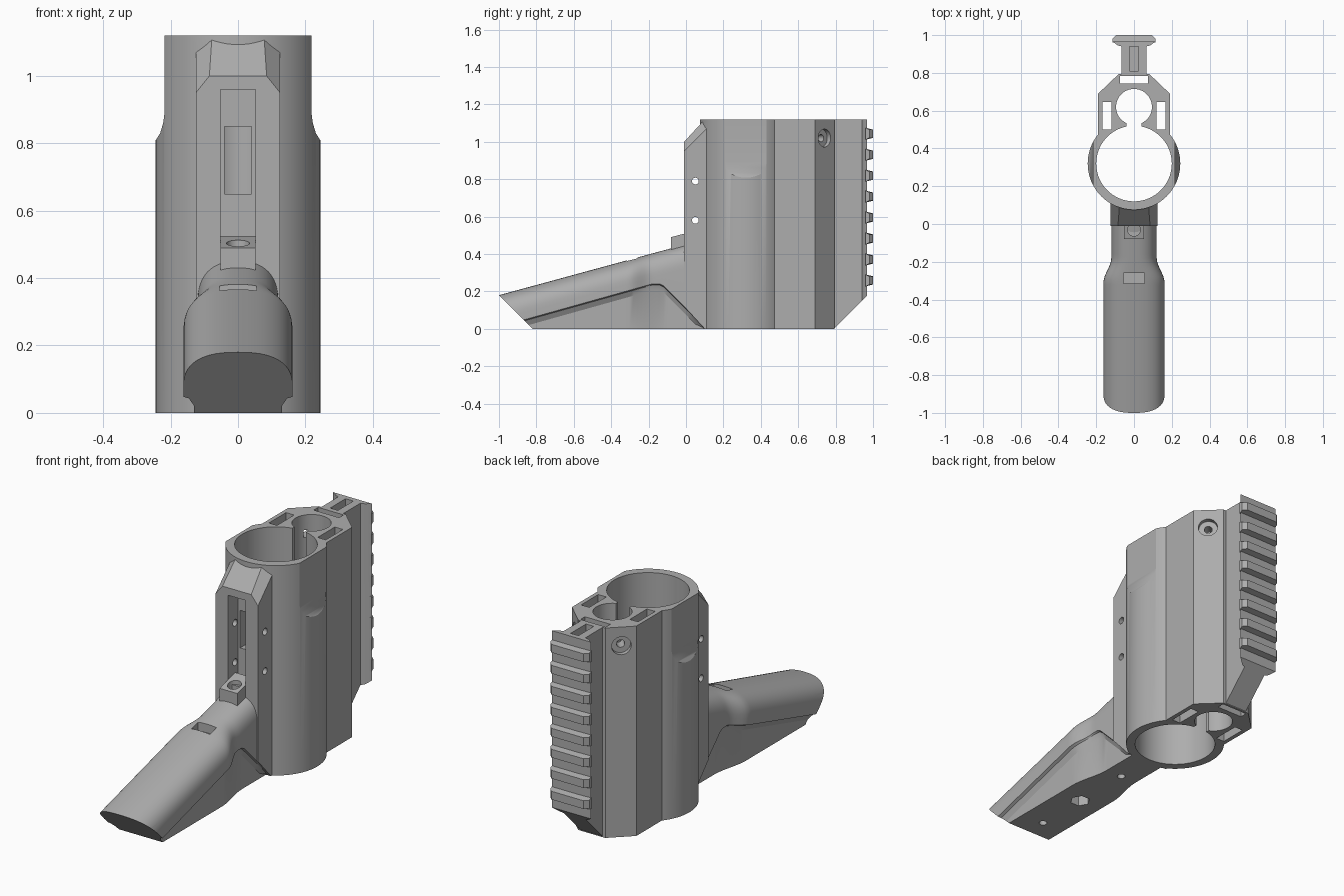
import bpy, bmesh, math
from mathutils import Vector

if "Cube" in bpy.data.objects:
    bpy.data.objects.remove(bpy.data.objects["Cube"], do_unlink=True)

grey = bpy.data.materials.new("matte grey")
grey.use_nodes = True
grey.diffuse_color = (0.42, 0.42, 0.42, 1)
grey.node_tree.nodes["Principled BSDF"].inputs["Base Color"].default_value = (0.42, 0.42, 0.42, 1)

TOP = 1.12
TUBE_Y = 0.32


def finish(name, bm):
    bmesh.ops.recalc_face_normals(bm, faces=bm.faces)
    mesh = bpy.data.meshes.new(name)
    bm.to_mesh(mesh)
    bm.free()
    mesh.materials.append(grey)
    ob = bpy.data.objects.new(name, mesh)
    bpy.context.collection.objects.link(ob)
    return ob


def loft(name, rings):
    bm = bmesh.new()
    rows = [[bm.verts.new(p) for p in ring] for ring in rings]
    n = len(rows[0])
    for a, b in zip(rows, rows[1:]):
        for i in range(n):
            j = (i + 1) % n
            bm.faces.new((a[i], a[j], b[j], b[i]))
    bm.faces.new(rows[0])
    bm.faces.new(rows[-1])
    return finish(name, bm)


def prism(name, pts, axis, lo, hi):
    """Extrude a 2D outline along an axis."""
    place = {"x": lambda p, d: (d, p[0], p[1]),
             "y": lambda p, d: (p[0], d, p[1]),
             "z": lambda p, d: (p[0], p[1], d)}[axis]
    return loft(name, [[place(p, d) for p in pts] for d in (lo, hi)])


def box(x0, x1, y0, y1, z0, z1):
    return prism("cutter", [(x0, y0), (x1, y0), (x1, y1), (x0, y1)], "z", z0, z1)


def cylinder(name, start, end, r, sides=32):
    a, b = Vector(start), Vector(end)
    turn = (b - a).to_track_quat("Z", "Y")
    ring = [turn @ Vector((r * math.cos(t), r * math.sin(t), 0))
            for t in (math.tau * i / sides for i in range(sides))]
    return loft(name, [[c + v for v in ring] for c in (a, b)])


def combine(ob, others, operation):
    """Apply booleans and discard the helper shapes."""
    bpy.context.view_layer.objects.active = ob
    for other in others:
        other.hide_render = True
        mod = ob.modifiers.new("bool", "BOOLEAN")
        mod.operation, mod.object, mod.solver = operation, other, "EXACT"
        bpy.ops.object.modifier_apply(modifier=mod.name)
        bpy.data.objects.remove(other, do_unlink=True)


def trim(ob, point, normal):
    """Cut away everything on the normal's side and cap the cut."""
    bm = bmesh.new()
    bm.from_mesh(ob.data)
    bmesh.ops.bisect_plane(bm, geom=bm.verts[:] + bm.edges[:] + bm.faces[:],
                           plane_co=point, plane_no=normal, clear_outer=True)
    bmesh.ops.holes_fill(bm, edges=[e for e in bm.edges if e.is_boundary])
    bmesh.ops.recalc_face_normals(bm, faces=bm.faces)
    bm.to_mesh(ob.data)
    bm.free()


def mirrored(half):
    return half + [(-x, y) for x, y in reversed(half)]


# Front block with chamfered top and corners
block = prism("front_block", [(-0.01, 0.12), (0.1, 0), (0.2, 0), (0.2, TOP), (0.1, TOP), (-0.01, 1)],
              "x", -0.125, 0.125)
for s in (-1, 1):
    trim(block, (s * 0.125, -0.01, 0.95), (s * 0.05, -0.04, 0.04))

# Large tube with flattened upper sides
holder = cylinder("holder_body", (0, TUBE_Y, 0), (0, TUBE_Y, TOP), 0.245, 96)
flat = [(0.218, 1.2), (0.218, 0.89), (0.222, 0.86), (0.231, 0.83), (0.25, 0.8), (0.3, 0.8), (0.3, 1.2)]
combine(holder, [prism("flat_cutter", [(s * x, z) for x, z in flat], "y", 0, 0.7) for s in (-1, 1)], "DIFFERENCE")

# Rear housing joined to the tube and block
rear = prism("rear_housing", mirrored([(0.19, 0.4), (0.19, 0.69), (0.08, 0.795)]), "z", 0, TOP)
combine(holder, [rear, block], "UNION")

# Bores, vertical slots, front slot with pin holes
cuts = [
    cylinder("bore", (0, TUBE_Y, -0.1), (0, TUBE_Y, 1.3), 0.2, 96),
    cylinder("small_bore", (0, 0.62, -0.1), (0, 0.62, 1.3), 0.095, 64),
    box(-0.04, 0.04, 0.45, 0.6, -0.1, 1.3),
    box(-0.075, 0.075, 0.745, 0.783, -0.1, 1.3),
    box(-0.052, 0.052, -0.1, 0.075, 0.49, 0.96),
    box(-0.04, 0.04, 0.05, 0.2, 0.65, 0.85),
]
for z in (0.58, 0.79):
    cuts.append(cylinder("pin_hole", (-0.3, 0.05, z), (0.3, 0.05, z), 0.018))
for s in (-1, 1):
    cuts.append(box(s * 0.12, s * 0.168, 0.5, 0.645, -0.1, 1.3))
    # Counterbored screw hole on each rear chamfer
    face, out = Vector((s * 0.137, 0.74, 1.02)), Vector((s * 0.69, 0.72, 0))
    cuts.append(cylinder("counterbore", face - out * 0.025, face + out * 0.1, 0.048))
    cuts.append(cylinder("screw_hole", face - out * 0.09, face, 0.02))
combine(holder, cuts, "DIFFERENCE")

# Rear rail: stem and head, hollowed, with a sloped foot
rail = prism("rear_rail", mirrored([(0.065, 0.785), (0.065, 0.94), (0.085, 0.945), (0.115, 0.967)]), "z", 0, TOP)
combine(rail, [box(-0.023, 0.023, 0.81, 0.94, 0.35, 1.3)], "DIFFERENCE")
trim(rail, (0, 0.79, 0), (0, 1, -1))

# Rail teeth
for i in range(8):
    z = 1.043 - i * 0.112
    half = [(0.115, 0.96), (0.115, 0.98), (0.095, 1.0)]
    outline = mirrored(half)
    rings = []
    for d in (-1, 1):
        rings.append([(x, y, z + d * (0.032 if y < 0.97 else 0.022)) for x, y in outline])
    tooth = loft("rail_tooth", rings)
    trim(tooth, (0, 0.79, 0), (0, 1, -1))


# Slanted grip, lofted along y
def ease(y, a, b):
    t = min(max((y - a) / (b - a), 0), 1)
    return t * t * (3 - 2 * t)


def grip_ring(y):
    top = 0.452 + 0.272 * y
    lip = max(0.01, min(0.05 + 0.28 * (y + 0.86), 0.24, 0.11 - y))
    w = 0.162 - 0.042 * ease(y, -0.31, -0.18)
    base = 0.13 - 0.035 * ease(y, -0.32, -0.1)
    half = [(base, 0), (base, max(lip - 0.035, 0.003)), ((base + w) / 2, lip - 0.006), (w, lip)]
    steps = 14
    for i in range(steps):
        t = math.pi / 2 * i / steps
        half.append((w * math.cos(t) ** 0.8, top - 0.13 + 0.13 * math.sin(t) ** 0.8))
    right = [(-x, z) for x, z in reversed(half)]
    return [(x, y, z) for x, z in half + [(0, top)] + right]


stations = [-1.08, -0.95, -0.86, -0.6, -0.4] + [-0.34 + 0.02 * i for i in range(18)] + [0.05, 0.1]
grip = loft("grip", [grip_ring(y) for y in stations])
trim(grip, (0, -0.82, 0), (0, -1, -1))
combine(grip, [
    box(-0.055, 0.055, -0.315, -0.26, 0.335, 0.6),
    cylinder("nut_pocket", (0, -0.42, -0.1), (0, -0.42, 0.07), 0.05, 6),
    cylinder("front_screw", (0, -0.71, -0.1), (0, -0.71, 0.09), 0.02),
    cylinder("rear_screw", (0, -0.1, -0.1), (0, -0.1, 0.09), 0.02),
], "DIFFERENCE")

# Small drilled lug below the front slot
lug = prism("front_lug", [(-0.08, 0.41), (-0.08, 0.49), (0.05, 0.525), (0.05, 0.41)], "x", -0.052, 0.052)
combine(lug, [cylinder("lug_hole", (0, -0.03, 0.44), (0, -0.03, 0.7), 0.034)], "DIFFERENCE")

# Smooth curved walls, keep edges crisp
bpy.ops.object.select_all(action="DESELECT")
for ob in bpy.context.scene.objects:
    if ob.type == "MESH":
        ob.select_set(True)
bpy.context.view_layer.objects.active = holder
bpy.ops.object.shade_smooth_by_angle(angle=math.radians(28))
